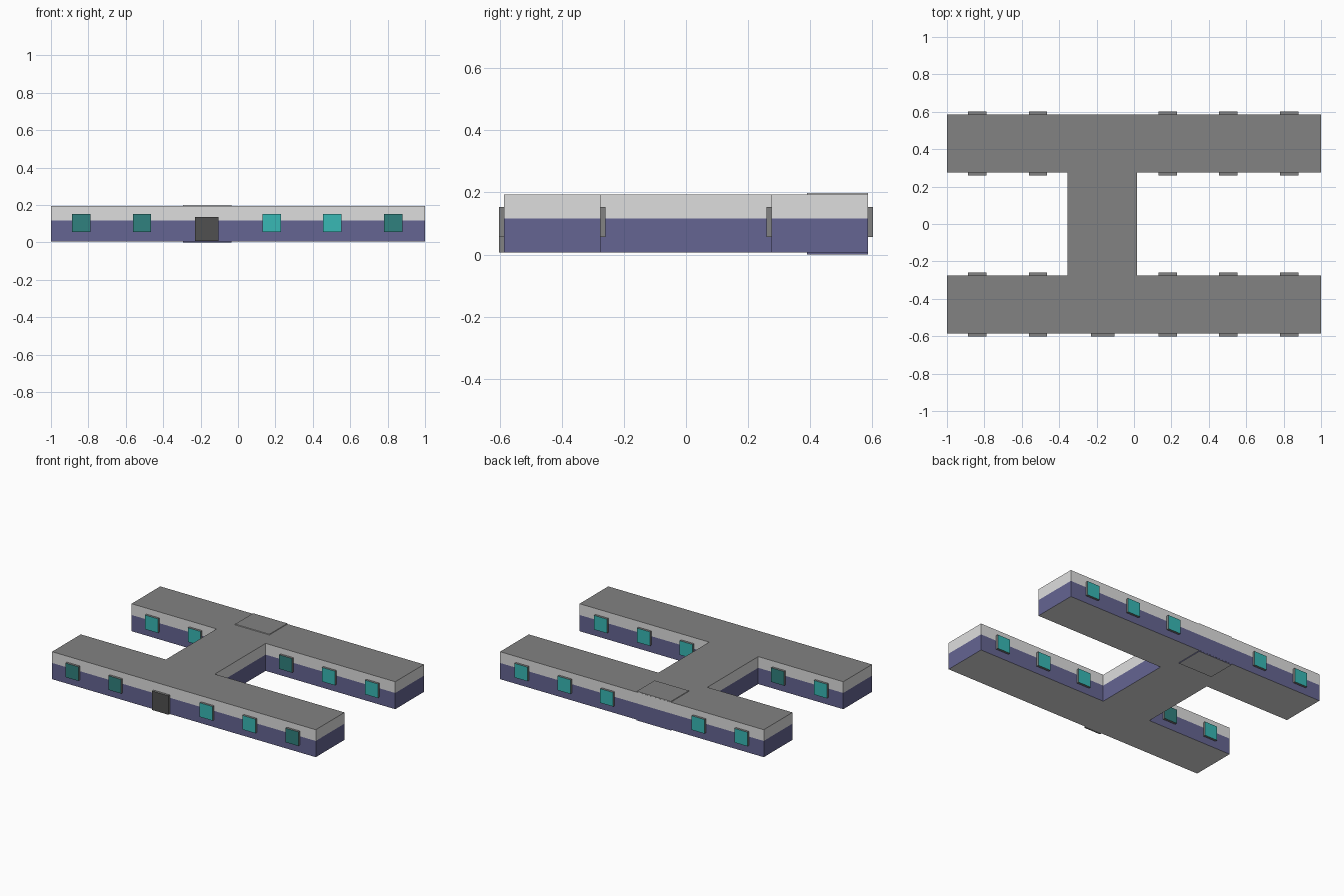
import bpy, bmesh

if "Cube" in bpy.data.objects:
    bpy.data.objects.remove(bpy.data.objects["Cube"])

def mat(name, r, g, b):
    m = bpy.data.materials.new(name)
    m.diffuse_color = (r, g, b, 1)
    m.use_nodes = True
    m.node_tree.nodes["Principled BSDF"].inputs["Base Color"].default_value = m.diffuse_color
    return m

ROOF = mat("roof_grey", 0.225, 0.225, 0.225)
BLUE = mat("lower_wall_blue", 0.13, 0.13, 0.288)
PALE = mat("upper_wall_pale", 0.73, 0.73, 0.73)
TEAL = mat("glass_teal", 0.04, 0.48, 0.46)
DARK_TEAL = mat("glass_dark_teal", 0.03, 0.22, 0.21)
DOOR = mat("door_dark", 0.08, 0.08, 0.08)

def prism(name, outline, levels, mats, pick):
    """Stack an outline through z levels; pick(face) returns the material slot."""
    bm = bmesh.new()
    rings = [[bm.verts.new((x, y, z)) for x, y in outline] for z in levels]
    n = len(outline)
    for lo, hi in zip(rings, rings[1:]):
        for i in range(n):
            j = (i + 1) % n
            bm.faces.new((lo[i], lo[j], hi[j], hi[i]))
    bm.faces.new(rings[0][::-1])
    bm.faces.new(rings[-1])
    bmesh.ops.recalc_face_normals(bm, faces=bm.faces)
    for f in bm.faces:
        f.material_index = pick(f)
    me = bpy.data.meshes.new(name)
    bm.to_mesh(me)
    bm.free()
    for m in mats:
        me.materials.append(m)
    ob = bpy.data.objects.new(name, me)
    bpy.context.collection.objects.link(ob)
    return ob

def rect(x0, x1, y0, y1):
    return [(x0, y0), (x1, y0), (x1, y1), (x0, y1)]

def wall_pick(f):
    """Grey roof, pale underside, blue lower wall, pale upper wall."""
    if f.normal.z > 0.5:
        return 0
    if f.normal.z < -0.5:
        return 2
    return 1 if f.calc_center_median().z < 0.117 else 2

# H-shaped building: two long wings and the link between them
OUT, INN, L, R = 0.586, 0.275, -0.355, 0.017
h_plan = [(-1, -OUT), (1, -OUT), (1, -INN), (R, -INN), (R, INN), (1, INN),
          (1, OUT), (-1, OUT), (-1, INN), (L, INN), (L, -INN), (-1, -INN)]
prism("building", h_plan, (0.006, 0.117, 0.194), (ROOF, BLUE, PALE), wall_pick)

# slightly raised module in the middle of the back wing
prism("back_module", rect(-0.295, -0.035, 0.39, 0.585), (0, 0.117, 0.199),
      (ROOF, BLUE, PALE), wall_pick)

def wall_box(name, x, width, wall_y, side, depth, z0, z1, face_mat):
    """Box standing out from a wall; only its outward face takes face_mat."""
    ya, yb = sorted((wall_y - side * 0.004, wall_y + side * depth))
    prism(name, rect(x - width / 2, x + width / 2, ya, yb), (z0, z1),
          (ROOF, face_mat), lambda f: 1 if f.normal.y * side > 0.5 else 0)

# windows on both long sides of each wing; the listed ones have darker glass
DARK = {"front_outer": (0, 1, 4), "front_inner": (1,), "back_inner": (2,)}
for label, wall_y, side in (("front_outer", -OUT, -1), ("front_inner", -INN, 1),
                            ("back_inner", INN, -1), ("back_outer", OUT, 1)):
    for i, x in enumerate((-0.838, -0.513, 0.18, 0.504, 0.83)):
        glass = DARK_TEAL if i in DARK.get(label, ()) else TEAL
        wall_box(f"{label}_window_{i + 1}", x, 0.098, wall_y, side, 0.016,
                 0.056, 0.153, glass)

# entrance door on the front wall
wall_box("front_door", -0.168, 0.125, -OUT, -1, 0.016, 0.007, 0.137, DOOR)
